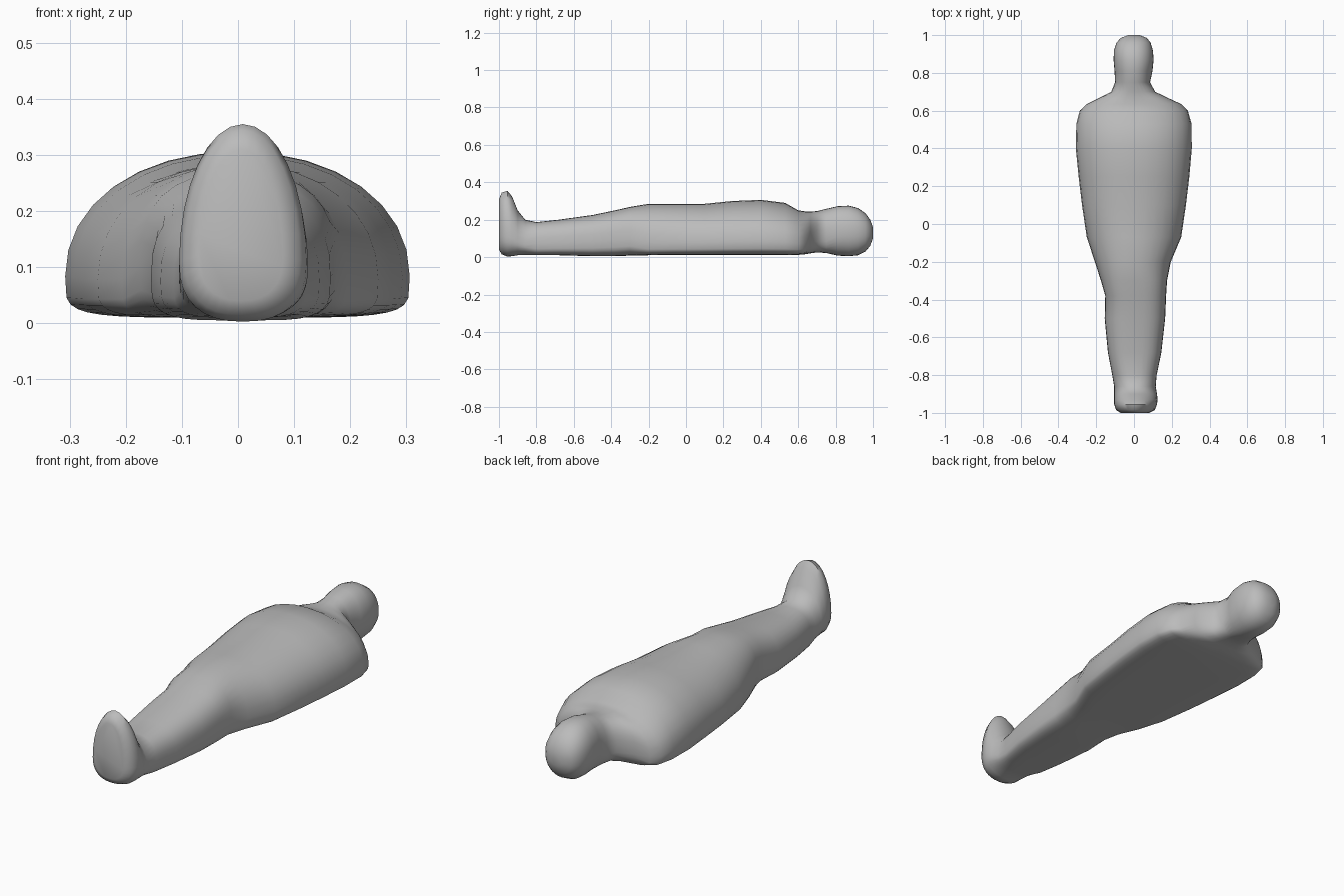
import bpy
import bmesh
from math import cos, sin, tau

default_cube = bpy.data.objects.get("Cube")
if default_cube:
    bpy.data.objects.remove(default_cube, do_unlink=True)

RING_POINTS = 32


def make_material(name, colour):
    material = bpy.data.materials.new(name)
    material.use_nodes = True
    material.diffuse_color = colour
    shader = material.node_tree.nodes["Principled BSDF"]
    shader.inputs["Base Color"].default_value = colour
    shader.inputs["Roughness"].default_value = 0.8
    return material


def rounded(value, exponent):
    """Signed power that turns a circle into a squarer oval."""
    size = abs(value) ** (2 / exponent)
    return size if value >= 0 else -size


def add_ring(mesh, section, widest, upper_shape, lower_shape):
    """One cross-section: rounded above its widest height, flatter below."""
    y, x_right, x_left, bottom, top = section
    centre = (x_left + x_right) / 2
    half_width = (x_left - x_right) / 2
    middle = bottom + (top - bottom) * widest
    ring = []
    for step in range(RING_POINTS):
        angle = tau * step / RING_POINTS
        above = sin(angle) >= 0
        shape = upper_shape if above else lower_shape
        height = top - middle if above else middle - bottom
        x = centre + half_width * rounded(cos(angle), shape)
        z = middle + height * rounded(sin(angle), shape)
        ring.append(mesh.verts.new((x, y, z)))
    return ring


def bridge(mesh, first, second):
    for i in range(RING_POINTS):
        j = (i + 1) % RING_POINTS
        mesh.faces.new((first[i], first[j], second[j], second[i]))


# Each section holds: y, right x, left x, bottom z, top z
foot = [
    (-1.0, -.07, .08, .04, .31),
    (-.985, -.095, .11, .015, .345),
    (-.955, -.105, .122, .003, .355),
    (-.93, -.105, .125, .005, .325),
    (-.9, -.105, .122, .01, .25),
    (-.86, -.105, .115, .01, .2),
]
legs = [
    (-.8, -.115, .12, .01, .187),
    (-.68, -.138, .145, .01, .2),
    (-.5, -.155, .165, .005, .225),
    (-.38, -.152, .17, .005, .25),
    (-.3, -.175, .175, .008, .268),
]
torso = [
    (-.2, -.207, .195, .01, .285),
    (-.07, -.25, .25, .01, .285),
    (.1, -.275, .275, .01, .285),
    (.25, -.293, .293, .01, .3),
    (.4, -.308, .306, .01, .306),
    (.53, -.305, .305, .01, .29),
    (.6, -.287, .285, .012, .25),
    (.635, -.25, .25, .015, .245),
]
neck = [
    (.665, -.19, .185, .02, .243),
    (.7, -.12, .112, .025, .246),
    (.75, -.1, .085, .022, .258),
]
head = [
    (.81, -.103, .098, .008, .272),
    (.87, -.108, .104, .005, .275),
    (.92, -.106, .1, .01, .262),
    (.96, -.092, .088, .03, .235),
    (.985, -.07, .068, .06, .2),
    (1.0, -.03, .03, .1, .16),
]

# Loft the wrapped figure from feet to crown as one skin
mesh = bmesh.new()
rings = []
for sections, widest, upper_shape, lower_shape in (
    (foot, .3, 2.0, 2.4),
    (legs, .35, 2.6, 4.0),
    (torso, .25, 2.1, 5.0),
    (neck, .4, 2.2, 3.0),
    (head, .5, 2.2, 2.2),
):
    for section in sections:
        rings.append(add_ring(mesh, section, widest, upper_shape, lower_shape))

for first, second in zip(rings, rings[1:]):
    bridge(mesh, first, second)

# Close the soles and the crown
mesh.faces.new(rings[0])
mesh.faces.new(rings[-1])
bmesh.ops.recalc_face_normals(mesh, faces=mesh.faces[:])

data = bpy.data.meshes.new("wrapped_body")
mesh.to_mesh(data)
mesh.free()
data.materials.append(make_material("plain grey", (.5, .5, .5, 1)))

body = bpy.data.objects.new("wrapped_body", data)
bpy.context.collection.objects.link(body)

# Smooth cloth surface with a crisp edge around the flat underside
bpy.ops.object.select_all(action="DESELECT")
body.select_set(True)
bpy.context.view_layer.objects.active = body
bpy.ops.object.shade_smooth_by_angle(angle=tau / 7)
